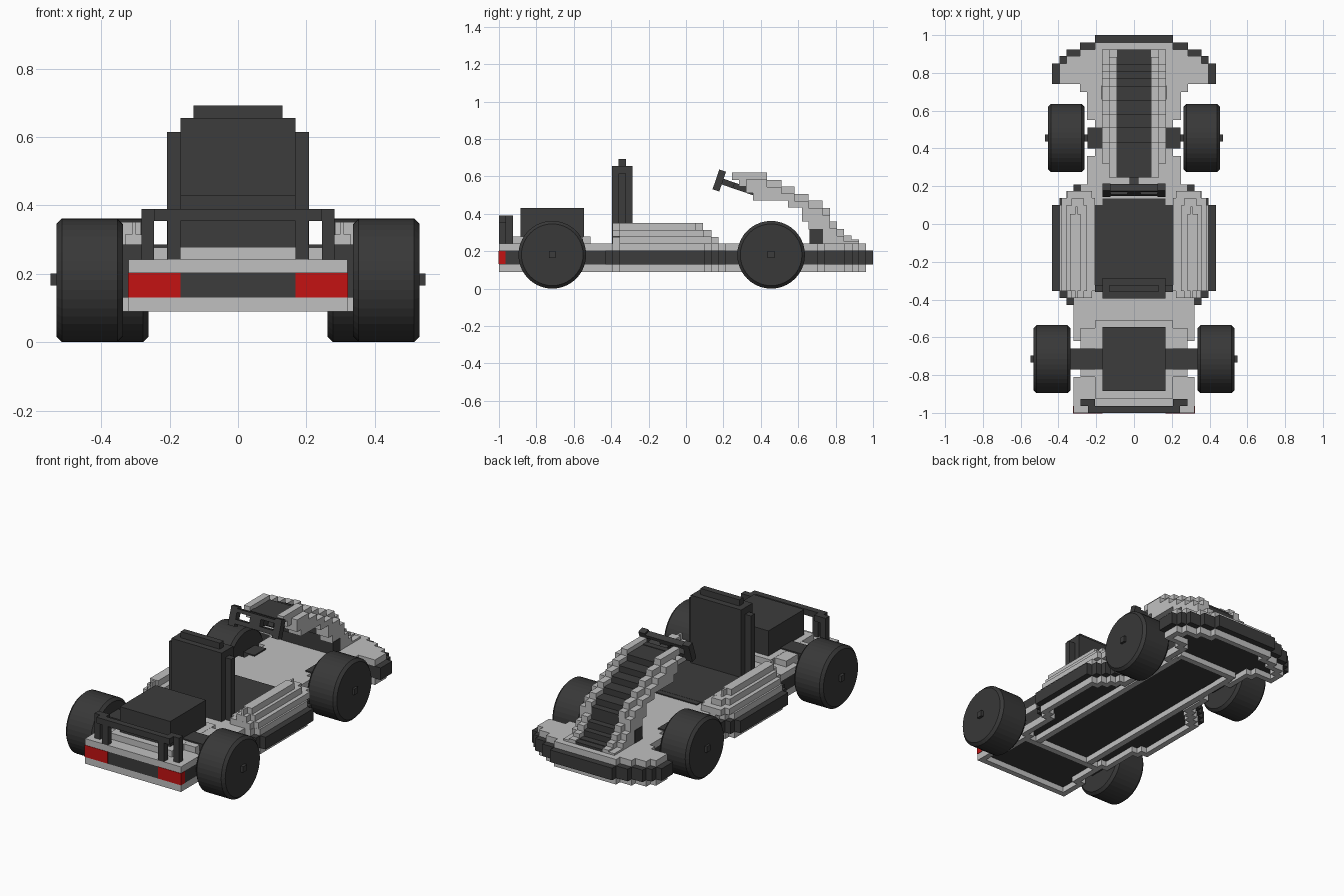
import bpy, bmesh, math
from mathutils import Matrix

if "Cube" in bpy.data.objects:
    bpy.data.objects.remove(bpy.data.objects["Cube"])

U = 2 / 53  # block size of the stepped style


def mat(name, r, g, b):
    m = bpy.data.materials.new(name)
    m.diffuse_color = (r, g, b, 1)
    m.use_nodes = True
    m.node_tree.nodes["Principled BSDF"].inputs["Base Color"].default_value = m.diffuse_color
    return m


LIGHT = mat("light grey", 0.53, 0.53, 0.53)
DARK = mat("dark grey", 0.045, 0.045, 0.045)
TYRE = mat("tyre black", 0.04, 0.04, 0.04)
RED = mat("lamp red", 0.55, 0.006, 0.006)


def finish(bm, name, *mats):
    bmesh.ops.recalc_face_normals(bm, faces=bm.faces)
    me = bpy.data.meshes.new(name)
    bm.to_mesh(me)
    bm.free()
    for m in mats:
        me.materials.append(m)
    ob = bpy.data.objects.new(name, me)
    bpy.context.collection.objects.link(ob)
    return ob


def add_box(bm, x0, x1, y0, y1, z0, z1):
    m = Matrix.Translation(((x0 + x1) / 2, (y0 + y1) / 2, (z0 + z1) / 2))
    m = m @ Matrix.Diagonal((x1 - x0, y1 - y0, z1 - z0, 1))
    bmesh.ops.create_cube(bm, size=1, matrix=m)


def boxes(name, material, items, mirror=False):
    bm = bmesh.new()
    for b in items:
        add_box(bm, *b)
        if mirror:
            add_box(bm, -b[1], -b[0], *b[2:])
    return finish(bm, name, material)


def slab(name, start, rows, z0, z1, material, recess=False):
    """Stepped symmetric plate; rows give (end y, half width)."""
    right, y = [], start
    for y1, h in rows:
        right += [(h, y), (h, y1)]
        y = y1
    pts = right + [(-x, yy) for x, yy in reversed(right)]
    bm = bmesh.new()
    f = bm.faces.new([bm.verts.new((x, yy, z0)) for x, yy in pts])
    ext = bmesh.ops.extrude_face_region(bm, geom=[f], use_keep_orig=True)
    bmesh.ops.translate(bm, vec=(0, 0, z1 - z0),
                        verts=[v for v in ext["geom"] if isinstance(v, bmesh.types.BMVert)])
    bmesh.ops.recalc_face_normals(bm, faces=bm.faces)
    if recess:
        bottom = [f for f in bm.faces if f.normal.z < -0.9]
        bmesh.ops.inset_region(bm, faces=bottom, thickness=0.034, use_even_offset=True)
        for f in bottom:
            f.material_index = 1
        walls = bmesh.ops.extrude_face_region(bm, geom=bottom)
        bmesh.ops.translate(bm, vec=(0, 0, 0.034),
                            verts=[v for v in walls["geom"] if isinstance(v, bmesh.types.BMVert)])
        for f in [f for f in bottom if f.is_valid]:
            bm.faces.remove(f)
        for f in bm.faces:
            if abs(f.normal.z) < 0.5:
                f.material_index = 0
    return finish(bm, name, material, DARK)


# Chassis: light rim, dark bumper band, light deck
dark_rows = [(-.81, .32), (-.62, .284), (-.43, .32), (-.392, .358), (-.355, .395), (.10, .433),
             (.138, .395), (.175, .358), (.21, .32), (.36, .25), (.55, .207), (.70, .25),
             (.74, .285), (.85, .433), (.89, .395), (.925, .358), (.962, .285), (1, .207)]
light_rows = [(-.81, .32), (-.62, .284), (-.392, .32), (-.355, .358), (.10, .395),
              (.138, .358), (.175, .32), (.21, .284), (.36, .25), (.55, .207), (.70, .25),
              (.74, .285), (.85, .395), (.89, .358), (.925, .285), (.962, .207)]
slab("chassis_rim", -1, light_rows, .09, .13, LIGHT, recess=True)
slab("bumper_band", -1, dark_rows, .13, .203, DARK)
slab("chassis_deck", -1, light_rows, .203, .241, LIGHT)
boxes("underside_ribs", LIGHT, [(.17, .207, -.62, .62, .09, .128)], mirror=True)
boxes("underside_cross_ribs", LIGHT, [(-.28, .28, -.66, -.622, .09, .128),
                                      (-.20, .20, .621, .658, .09, .128)])
boxes("tail_lamps", RED, [(.168, .322, -1.002, -.964, .131, .202)], mirror=True)

# Rear deck, engine and rear guard
boxes("rear_deck", LIGHT, [(-.207, .207, -.925, -.51, .24, .278),
                           (-.284, .284, -.81, -.55, .239, .277)])
boxes("engine", DARK, [(-.168, .168, -.885, -.545, .25, .43)])
boxes("rear_guard_bar", DARK, [(-.244, .244, -1, -.963, .354, .39)])
boxes("rear_guard_ends", DARK, [(.206, .282, -.964, -.926, .354, .39),
                                (.168, .206, -1, -.963, .24, .36),
                                (.245, .282, -.964, -.926, .24, .36)], mirror=True)

# Side pods in stepped tiers
tiers = []
for k, (inner, outer, back, front) in enumerate([(.207, .385, -.392, .175),
                                                 (.25, .36, -.392, .135),
                                                 (.284, .34, -.392, .092)]):
    z = .24 + k * U * .99
    tiers.append((inner, outer, back + U, front - U, z, z + U * .99))
    tiers.append((inner + .015, outer - .03, back, front, z, z + U * .985))
boxes("side_pods", LIGHT, tiers, mirror=True)

# Seat
boxes("seat_cushion", DARK, [(-.207, .207, -.36, .10, .21, .248),
                             (-.168, .168, -.392, .135, .21, .247)])
boxes("seat_back", DARK, [(-.168, .168, -.395, -.285, .22, .655),
                          (-.207, .207, -.36, -.322, .22, .615),
                          (-.13, .13, -.36, -.322, .6, .692)])

# Front cowl: (y start, y end, bottom, top) steps
steps = [(.245, .283, .582, .62), (.283, .32, .545, .62), (.32, .358, .51, .62),
         (.358, .432, .47, .62), (.432, .51, .47, .582), (.51, .545, .47, .545),
         (.545, .58, .435, .545), (.58, .62, .435, .507), (.62, .655, .36, .507),
         (.655, .695, .315, .47), (.695, .73, .315, .47), (.73, .77, .24, .432),
         (.77, .808, .24, .36), (.808, .845, .24, .32), (.845, .885, .24, .285),
         (.885, .925, .24, .262)]
ridges, stripe = [], []
for y0, y1, b, t in steps:
    ridges.append((.09, .132, y0, y1, b, t))
    if y0 > .31:
        ridges.append((.131, .17, y0, y1, b, max(t - U, b + .012)))
    stripe.append((-.091, .091, y0, y1, b, max(t - .7 * U, b + .015)))
boxes("cowl_sides", LIGHT, ridges, mirror=True)
boxes("cowl_stripe", DARK, stripe)
boxes("cowl_support", DARK, [(-.172, .172, .66, .732, .24, .318)])

# Steering wheel and column, tilted
tilt = Matrix.Translation((0, .178, .578)) @ Matrix.Rotation(-.33, 4, "X")
wheel = boxes("steering_wheel", DARK, [(.125, .168, -.019, .019, -.056, .056),
                                       (0, .13, -.019, .019, -.04, -.015),
                                       (0, .13, -.019, .019, .025, .045),
                                       (0, .035, -.019, .019, -.04, .04)], mirror=True)
column = boxes("steering_column", DARK, [(-.06, .06, .08, .2, -.016, .016),
                                         (-.025, .025, .01, .1, -.016, .016)])
for ob in (wheel, column):
    ob.data.transform(tilt)

# Axles and wheels
boxes("rear_axle", DARK, [(.16, .34, -.77, -.66, .13, .285),
                          (.33, .548, -.733, -.697, .165, .201)], mirror=True)
boxes("front_axle", DARK, [(.17, .245, .40, .51, .12, .248),
                           (.20, .47, .437, .473, .165, .201)], mirror=True)
for label, xc, yc in (("rear", .434, -.715), ("front", .359, .455)):
    for side, s in (("right", 1), ("left", -1)):
        bm = bmesh.new()
        bmesh.ops.create_cone(bm, cap_ends=True, segments=40, radius1=.181, radius2=.181,
                              depth=.194, matrix=Matrix.Translation((s * xc, yc, .181))
                              @ Matrix.Rotation(math.pi / 2, 4, "Y"))
        rim = [e for e in bm.edges if any(len(f.verts) > 4 for f in e.link_faces)]
        bmesh.ops.bevel(bm, geom=rim, offset=.016, segments=1, affect="EDGES")
        finish(bm, label + "_wheel_" + side, TYRE)
